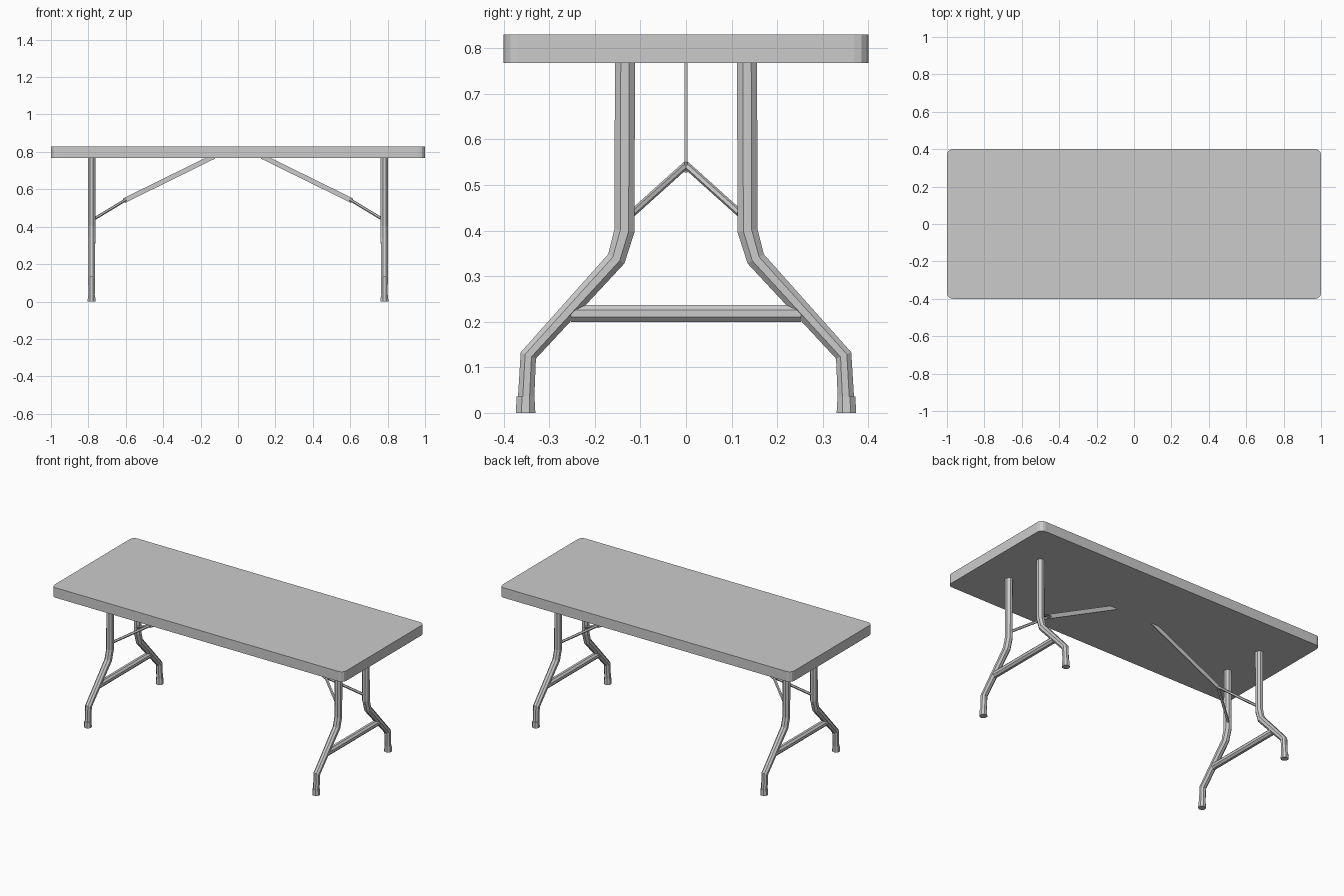
import bpy, bmesh, math
from mathutils import Vector

if "Cube" in bpy.data.objects:
    bpy.data.objects.remove(bpy.data.objects["Cube"])


def finish(bm, name):
    bmesh.ops.recalc_face_normals(bm, faces=bm.faces)
    mesh = bpy.data.meshes.new(name)
    bm.to_mesh(mesh)
    bm.free()
    obj = bpy.data.objects.new(name, mesh)
    bpy.context.collection.objects.link(obj)
    return obj


def tube(name, path, sizes, sides, ref):
    """Sweep a regular section along a path; sizes are half widths (along ref, across ref)."""
    pts = [Vector(p) for p in path]
    bm = bmesh.new()
    rings = []
    for i, p in enumerate(pts):
        before = (p - pts[i - 1]).normalized() if i else (pts[1] - p).normalized()
        after = (pts[i + 1] - p).normalized() if i < len(pts) - 1 else before
        tangent = (before + after).normalized()
        across = tangent.cross(Vector(ref)).normalized()
        along = across.cross(tangent)
        miter = 1 / max(0.5, tangent.dot(before))
        grow = 1 / math.cos(math.pi / sides)
        a, b = sizes[i][0] * grow, sizes[i][1] * grow * miter
        angles = [2 * math.pi * (k + 0.5) / sides for k in range(sides)]
        rings.append([bm.verts.new(p + along * a * math.cos(t) + across * b * math.sin(t))
                      for t in angles])
    for r0, r1 in zip(rings, rings[1:]):
        for k in range(sides):
            n = (k + 1) % sides
            bm.faces.new((r0[k], r0[n], r1[n], r1[k]))
    bm.faces.new(rings[0])
    bm.faces.new(rings[-1])
    return finish(bm, name)


# Tabletop: slab with rounded vertical corners
bm = bmesh.new()
bmesh.ops.create_cube(bm, size=1)
for v in bm.verts:
    v.co = (v.co.x * 2, v.co.y * 0.8, 0.799 + v.co.z * 0.062)
corners = [e for e in bm.edges if abs(e.verts[0].co.z - e.verts[1].co.z) > 0.01]
bmesh.ops.bevel(bm, geom=corners, offset=0.03, segments=3, profile=0.5, affect='EDGES')
finish(bm, "tabletop")

LEG_X = 0.783
for sx, end in ((-1, "left"), (1, "right")):
    x = sx * LEG_X
    for sy, side in ((-1, "front"), (1, "back")):
        label = f"{end}_{side}"
        # Bent leg
        profile = [(0.134, 0.775), (0.135, 0.40), (0.153, 0.338), (0.346, 0.126), (0.351, 0.03)]
        radii = [(0.02, 0.022), (0.02, 0.022), (0.02, 0.02), (0.018, 0.017), (0.017, 0.018)]
        tube(f"{label}_leg", [(x, sy * y, z) for y, z in profile], radii, 8, (1, 0, 0))
        # Foot cap
        tube(f"{label}_foot", [(x, sy * 0.352, 0.036), (x, sy * 0.352, 0)],
             [(0.019, 0.0195), (0.021, 0.0215)], 8, (1, 0, 0))
        # Arm of the V brace
        tube(f"{label}_brace_arm",
             [(sx * 0.775, sy * 0.118, 0.438), (sx * 0.60, 0, 0.544)],
             [(0.007, 0.007)] * 2, 6, (0, 0, 1))
    # Lower crossbar
    tube(f"{end}_crossbar", [(x, -0.252, 0.218), (x, 0.252, 0.218)],
         [(0.018, 0.019)] * 2, 8, (1, 0, 0))
    # Flat folding strut up to the tabletop
    tube(f"{end}_strut", [(sx * 0.61, 0, 0.539), (sx * 0.13, 0, 0.775)],
         [(0.003, 0.013)] * 2, 4, (0, 1, 0))
